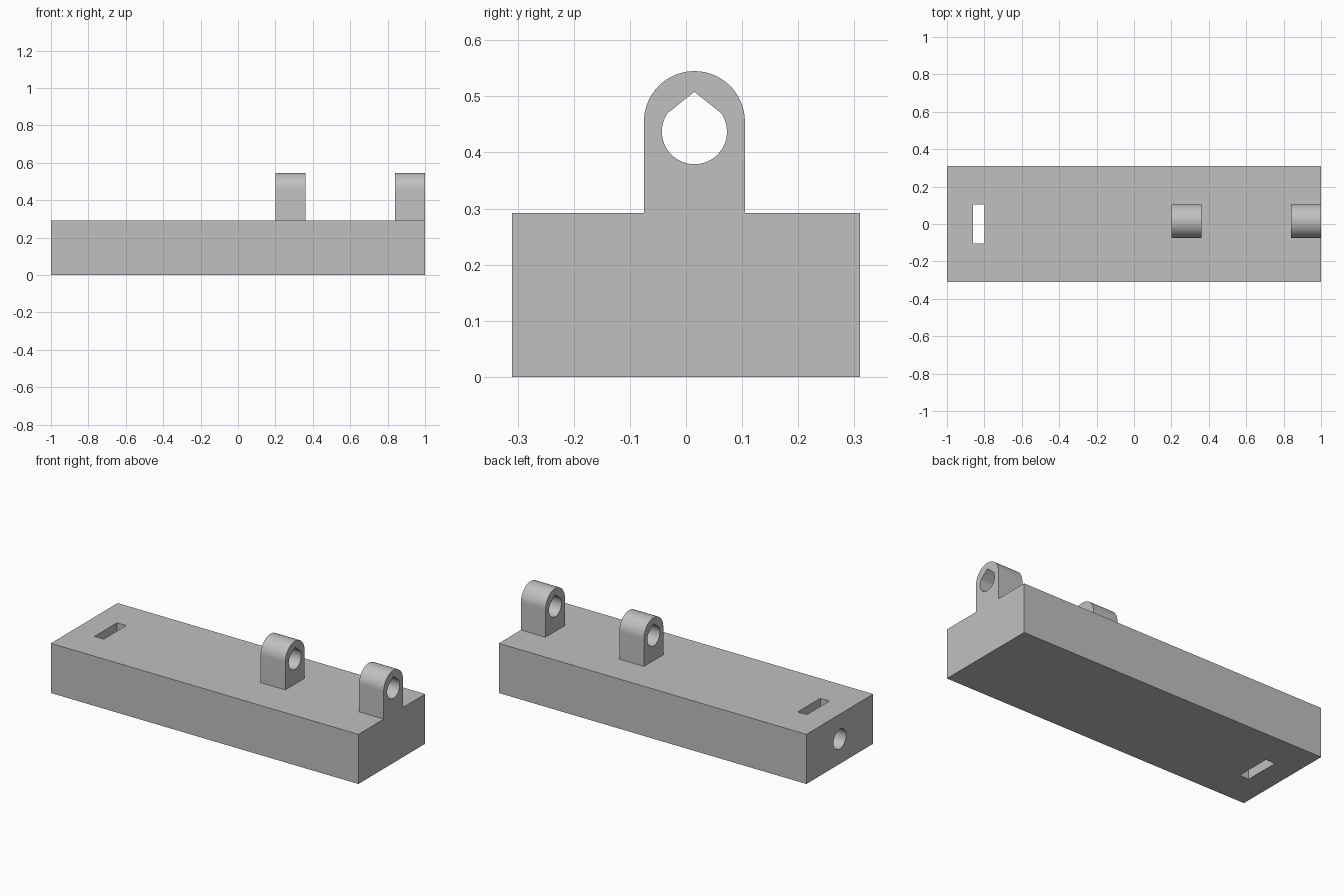
import bpy, bmesh, math
from mathutils import Vector

if "Cube" in bpy.data.objects:
    bpy.data.objects.remove(bpy.data.objects["Cube"])

grey = bpy.data.materials.new("grey plastic")
grey.diffuse_color = (0.53, 0.53, 0.53, 1)
grey.use_nodes = True
grey.node_tree.nodes["Principled BSDF"].inputs["Base Color"].default_value = grey.diffuse_color


def prism(name, x0, x1, profile):
    """Extrude a (y, z) outline along x."""
    bm = bmesh.new()
    face = bm.faces.new([bm.verts.new((x0, y, z)) for y, z in profile])
    ext = bmesh.ops.extrude_face_region(bm, geom=[face])
    bmesh.ops.translate(bm, vec=Vector((x1 - x0, 0, 0)),
                        verts=[v for v in ext["geom"] if isinstance(v, bmesh.types.BMVert)])
    bmesh.ops.recalc_face_normals(bm, faces=bm.faces)
    mesh = bpy.data.meshes.new(name)
    bm.to_mesh(mesh)
    bm.free()
    mesh.materials.append(grey)
    obj = bpy.data.objects.new(name, mesh)
    bpy.context.collection.objects.link(obj)
    return obj


def arc(cy, cz, r, start, end, n):
    return [(cy + r * math.cos(math.radians(start + (end - start) * i / n)),
             cz + r * math.sin(math.radians(start + (end - start) * i / n)))
            for i in range(n + 1)]


def rect(y0, y1, z0, z1):
    return [(y0, z0), (y1, z0), (y1, z1), (y0, z1)]


def combine(target, tool, operation):
    """Apply a boolean and remove the tool object."""
    bpy.context.view_layer.objects.active = target
    mod = target.modifiers.new("combine", 'BOOLEAN')
    mod.object, mod.operation, mod.solver = tool, operation, 'EXACT'
    bpy.ops.object.modifier_apply(modifier=mod.name)
    bpy.data.objects.remove(tool)


# Solid base block
base = prism("base_with_lugs", -1, 1, rect(-0.31, 0.31, 0, 0.292))

# Two round-topped lugs, each with a teardrop bore
LUG_Y = 0.015
lug_outline = [(LUG_Y - 0.09, 0.2), (LUG_Y + 0.09, 0.2)] + arc(LUG_Y, 0.455, 0.09, 0, 180, 32)
bore_outline = arc(LUG_Y, 0.437, 0.058, 145, 395, 40) + [(LUG_Y, 0.508)]
for x0, x1 in ((0.2, 0.36), (0.84, 1.0)):
    lug = prism("lug", x0, x1, lug_outline)
    combine(lug, prism("bore", x0 - 0.05, x1 + 0.05, bore_outline), 'DIFFERENCE')
    combine(base, lug, 'UNION')

# Vertical slot and the round end hole that opens into it
combine(base, prism("slot", -0.86, -0.8, rect(-0.105, 0.105, -0.1, 0.4)), 'DIFFERENCE')
combine(base, prism("end_hole", -1.1, -0.83, arc(0, 0.146, 0.058, 0, 352.5, 47)), 'DIFFERENCE')

# Smooth the curved walls, keep the edges sharp
base.select_set(True)
bpy.context.view_layer.objects.active = base
bpy.ops.object.shade_smooth_by_angle(angle=math.radians(30))
